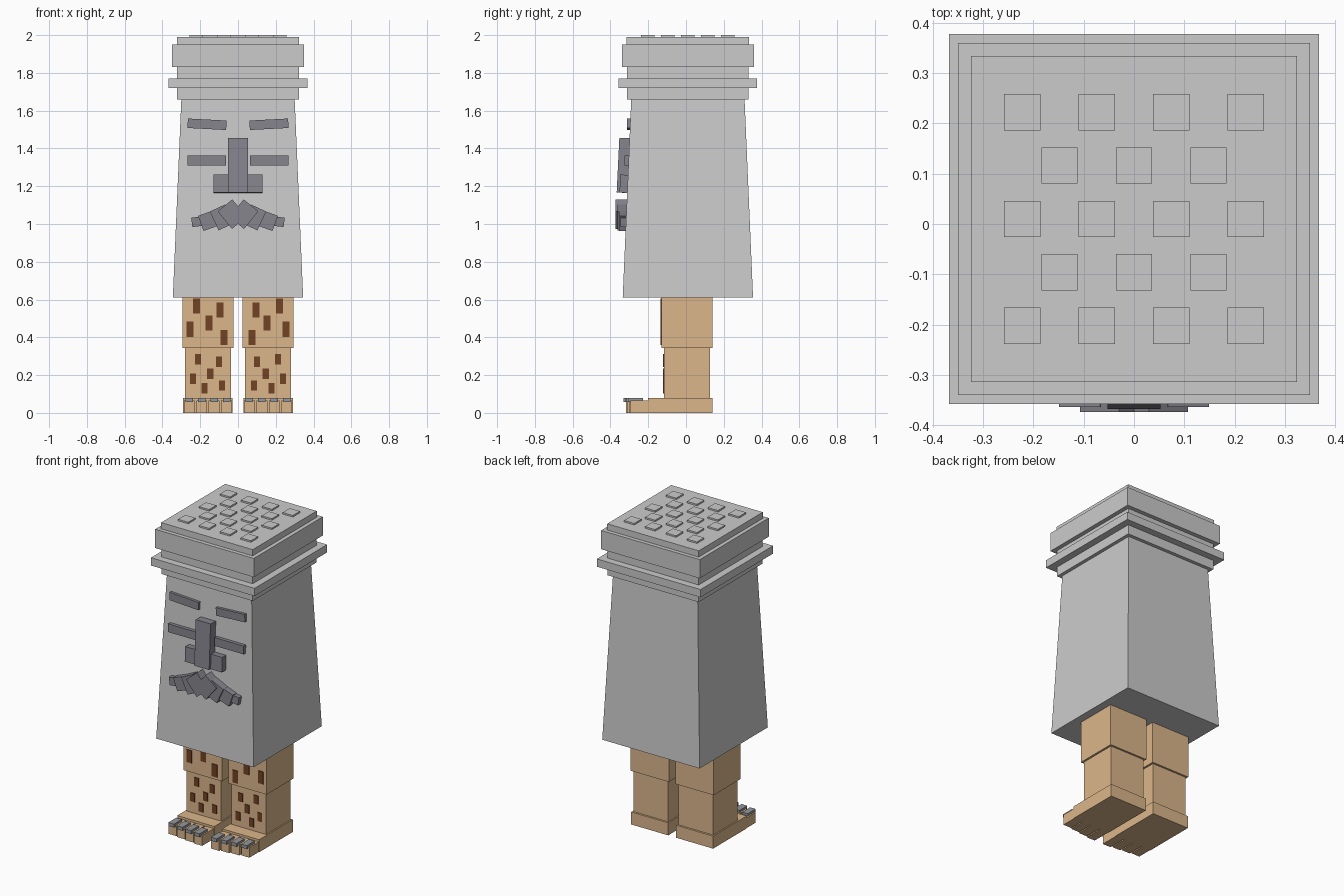
import bpy
import bmesh
from math import radians

if "Cube" in bpy.data.objects:
    bpy.data.objects.remove(bpy.data.objects["Cube"])


def material(name, rgb):
    m = bpy.data.materials.new(name)
    m.diffuse_color = (*rgb, 1)
    m.use_nodes = True
    m.node_tree.nodes["Principled BSDF"].inputs["Base Color"].default_value = m.diffuse_color
    return m


SKIN = material("tan_skin", (0.71, 0.47, 0.26))
SPOT = material("brown_spot", (0.17, 0.055, 0.018))
FACE = material("dark_stone", (0.24, 0.235, 0.27))
NAIL = material("nail_grey", (0.30, 0.31, 0.33))


def block(name, center, size, mat=None, rot=(0, 0, 0), taper=1.0):
    """Box with an optional tapered top; rot is in degrees."""
    bm = bmesh.new()
    bmesh.ops.create_cube(bm, size=1)
    for v in bm.verts:
        k = taper if v.co.z > 0 else 1
        v.co = (v.co.x * size[0] * k, v.co.y * size[1] * k, v.co.z * size[2])
    me = bpy.data.meshes.new(name)
    bm.to_mesh(me)
    bm.free()
    ob = bpy.data.objects.new(name, me)
    ob.location = center
    ob.rotation_euler = [radians(a) for a in rot]
    if mat:
        me.materials.append(mat)
    bpy.context.collection.objects.link(ob)
    return ob


CY = 0.01     # depth centre of the body
TILT = -2.2   # lean of the front face

# Tapered stone body
block("body", (0, CY, 1.135), (0.69, 0.69, 1.05), taper=0.6 / 0.69)

# Stacked square bands of the head cap: half width, bottom, top
for name, h, z0, z1 in [("lower_band", 0.322, 1.66, 1.72),
                        ("brim", 0.367, 1.72, 1.77),
                        ("middle_band", 0.322, 1.77, 1.83),
                        ("crown", 0.349, 1.83, 1.95),
                        ("cap_top", 0.324, 1.95, 1.99)]:
    block(name, (0, CY, (z0 + z1) / 2), (2 * h, 2 * h, z1 - z0))

# Staggered studs on the cap
for row in range(5):
    n = 4 if row % 2 == 0 else 3
    for i in range(n):
        x = (i - (n - 1) / 2) * 0.148
        block("cap_stud", (x, CY + (row - 2) * 0.106, 1.99), (0.072, 0.072, 0.02))

# Nose
block("nose_bridge", (0, -0.325, 1.31), (0.105, 0.07, 0.29), FACE, (TILT - 0.6, 0, 0))
block("nose_base", (0, -0.325, 1.213), (0.262, 0.05, 0.095), FACE, (TILT, 0, 0))

# Moustache pieces: x, z, width, height, angle, front y
MOUSTACHE = [(0.031, 1.052, 0.10, 0.12, 39, -0.373),
             (0.085, 1.035, 0.09, 0.11, 25, -0.363),
             (0.150, 1.020, 0.10, 0.085, 20, -0.354),
             (0.210, 1.013, 0.07, 0.05, 8, -0.346)]
# Spots on the front of the legs
UPPER_SPOTS = [(0.221, 0.565), (0.253, 0.443), (0.153, 0.475), (0.074, 0.40), (0.096, 0.545)]
LOWER_SPOTS = [(0.211, 0.285), (0.10, 0.27), (0.147, 0.208), (0.238, 0.18),
               (0.084, 0.145), (0.178, 0.13)]

# Everything mirrored left and right
for s, side in ((-1, "left"), (1, "right")):
    # Brow and closed eye
    block(side + "_brow", (s * 0.164, -0.292, 1.528), (0.205, 0.04, 0.05), FACE, (0, -s * 3, 0))
    block(side + "_eye", (s * 0.165, -0.305, 1.335), (0.205, 0.04, 0.053), FACE)
    # Moustache half
    for x, z, w, h, a, y in MOUSTACHE:
        block(side + "_moustache_piece", (s * x, (y - 0.31) / 2, z),
              (w, -0.31 - y, h), FACE, (0, s * a, 0))
    # Leg and foot
    cx = s * 0.159
    block(side + "_upper_leg", (cx, 0.005, 0.478), (0.27, 0.27, 0.27), SKIN)
    block(side + "_lower_leg", (cx, 0.005, 0.2125), (0.245, 0.245, 0.265), SKIN)
    block(side + "_foot", (cx, -0.03, 0.04), (0.262, 0.34, 0.08), SKIN)
    # Toes with nails, longest on the inside
    for i in range(4):
        x = s * (0.06 + i * 0.066)
        front = -0.318 + i * 0.008
        block(side + "_toe", (x, (front - 0.19) / 2, 0.033),
              (0.058, -0.19 - front, 0.066), SKIN)
        block(side + "_toenail", (x, front + 0.026, 0.069), (0.04, 0.08, 0.022), NAIL)
    # Spots
    for x, z in UPPER_SPOTS:
        block(side + "_upper_spot", (s * x, -0.13, z), (0.037, 0.008, 0.08), SPOT)
    for x, z in LOWER_SPOTS:
        block(side + "_lower_spot", (s * x, -0.1175, z), (0.032, 0.008, 0.055), SPOT)
